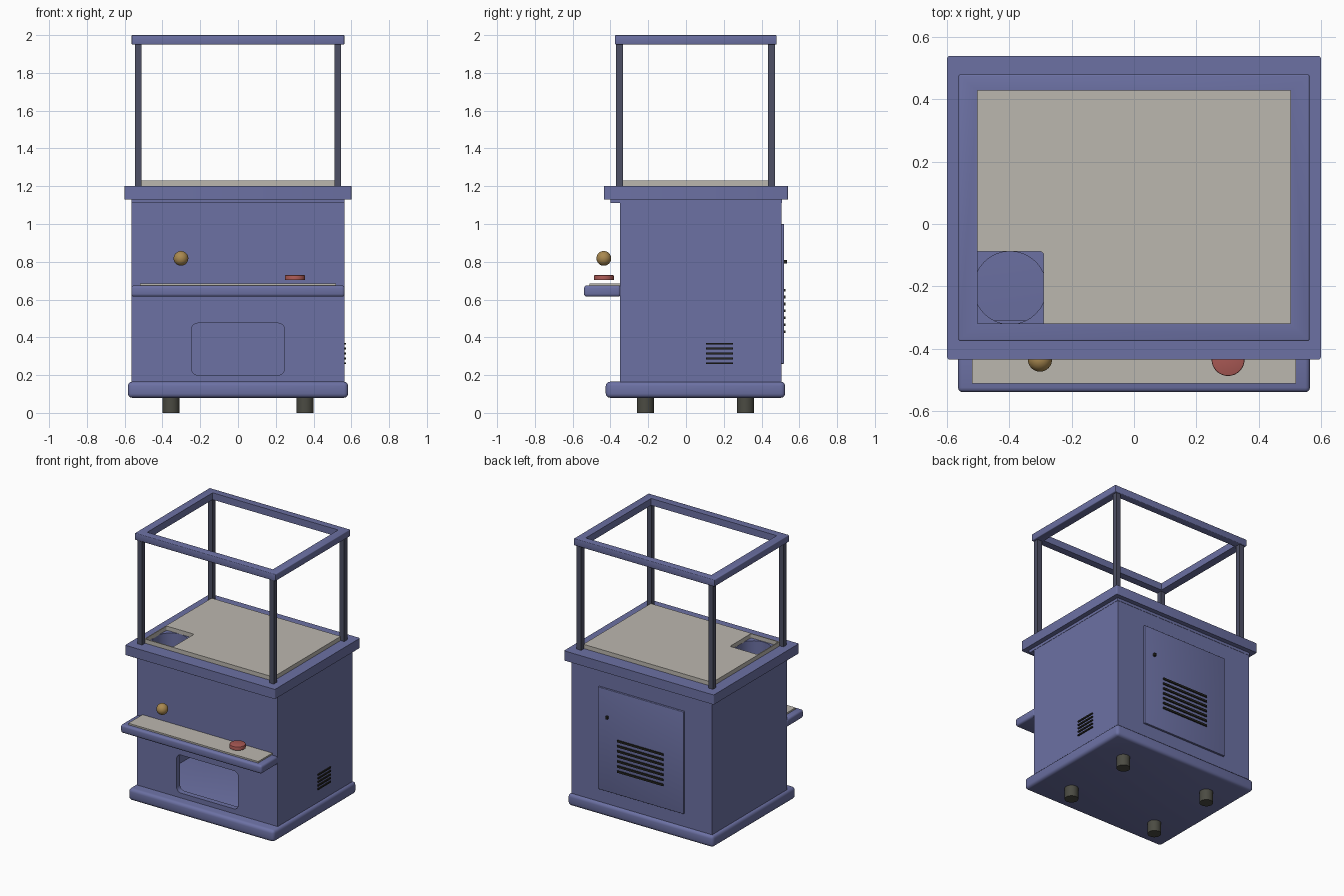
import bpy
import bmesh
from math import radians

cube = bpy.data.objects.get("Cube")
if cube:
    bpy.data.objects.remove(cube, do_unlink=True)


def material(name, rgb):
    m = bpy.data.materials.new(name)
    m.use_nodes = True
    m.diffuse_color = (*rgb, 1)
    m.node_tree.nodes["Principled BSDF"].inputs["Base Color"].default_value = (*rgb, 1)
    return m


BLUE = material("periwinkle blue", (0.15, 0.165, 0.37))
PALE = material("warm pale grey", (0.50, 0.475, 0.43))
SLATE = material("dark slate", (0.075, 0.08, 0.13))
RUBBER = material("olive rubber", (0.07, 0.07, 0.055))
BLACK = material("vent black", (0.018, 0.018, 0.014))
GOLD = material("brass", (0.40, 0.25, 0.08))
RED = material("button red", (0.40, 0.10, 0.09))


def finish(name, bm, mat):
    mesh = bpy.data.meshes.new(name)
    bm.to_mesh(mesh)
    bm.free()
    mesh.materials.append(mat)
    ob = bpy.data.objects.new(name, mesh)
    bpy.context.collection.objects.link(ob)
    return ob


def select(ob):
    bpy.ops.object.select_all(action="DESELECT")
    ob.select_set(True)
    bpy.context.view_layer.objects.active = ob


def smooth(ob):
    select(ob)
    bpy.ops.object.shade_smooth_by_angle(angle=radians(35))


def box(name, x, y, z, mat, bevel=0, along=None, segments=3):
    """Box from (min, max) ranges; bevels all edges or only those along one axis."""
    bm = bmesh.new()
    bmesh.ops.create_cube(bm, size=1)
    for v in bm.verts:
        for i, (lo, hi) in enumerate((x, y, z)):
            v.co[i] = lo if v.co[i] < 0 else hi
    if bevel:
        edges = [e for e in bm.edges if along is None
                 or abs((e.verts[0].co - e.verts[1].co)[along]) > 1e-4]
        bmesh.ops.bevel(bm, geom=edges, offset=bevel, segments=segments,
                        profile=0.5, affect="EDGES")
    ob = finish(name, bm, mat)
    if bevel:
        smooth(ob)
    return ob


def cylinder(name, x, y, z, r, mat, bevel=0):
    bm = bmesh.new()
    bmesh.ops.create_cone(bm, cap_ends=True, segments=32, radius1=r, radius2=r,
                          depth=z[1] - z[0])
    bmesh.ops.translate(bm, verts=bm.verts, vec=(x, y, sum(z) / 2))
    if bevel:
        rim = [e for e in bm.edges if all(v.co.z > z[1] - 1e-4 for v in e.verts)]
        bmesh.ops.bevel(bm, geom=rim, offset=bevel, segments=2, profile=0.5,
                        affect="EDGES")
    ob = finish(name, bm, mat)
    smooth(ob)
    return ob


def cut(ob, *cutters):
    """Subtract the cutters from the object and remove them."""
    for c in cutters:
        c.hide_render = True
        mod = ob.modifiers.new("cut", "BOOLEAN")
        mod.operation = "DIFFERENCE"
        mod.solver = "EXACT"
        mod.object = c
        select(ob)
        bpy.ops.object.modifier_apply(modifier=mod.name)
        bpy.data.objects.remove(c, do_unlink=True)


def sym(w):
    return (-w, w)


# Base and feet
box("base", sym(0.583), (-0.425, 0.525), (0.08, 0.165), BLUE, 0.022)
for sx, side in ((-1, "right"), (1, "left")):
    for y, end in ((-0.215, "front"), (0.315, "back")):
        cylinder(f"{end}_{side}_foot", sx * 0.355, y, (0, 0.09), 0.045, RUBBER)

# Hollow cabinet with a rounded prize opening
cabinet = box("cabinet", sym(0.563), (-0.35, 0.505), (0.15, 1.125), BLUE)
cut(cabinet,
    box("inner_cutter", sym(0.525), (-0.31, 0.465), (0.1, 1.09), BLUE),
    box("opening_cutter", sym(0.247), (-0.5, -0.2), (0.2, 0.475), BLUE, 0.035, 1, 5))

# Top slab and trim, pierced by the round prize chute
trim = box("top_trim", sym(0.565), (-0.40, 0.507), (1.11, 1.135), BLUE)
slab = box("top_slab", sym(0.6), (-0.435, 0.54), (1.13, 1.2), BLUE, 0.008, 2)
for part in (cabinet, trim, slab):
    cut(part, cylinder("chute_cutter", -0.398, -0.205, (1.0, 1.4), 0.117, BLUE))
    smooth(part)

# Play deck with a corner notch over the chute
deck = box("play_deck", sym(0.517), (-0.335, 0.437), (1.198, 1.23), PALE)
cut(deck, box("notch_cutter", (-0.51, -0.29), (-0.328, -0.088), (1.1, 1.3),
              PALE, 0.012, 2))

# Corner posts and top frame
for sx, side in ((-1, "right"), (1, "left")):
    for y, end in ((-0.352, "front"), (0.453, "back")):
        x = sx * 0.528
        box(f"{end}_{side}_post", (x - 0.018, x + 0.018), (y - 0.018, y + 0.018),
            (1.19, 1.96), SLATE)
frame = box("top_frame", sym(0.563), (-0.376, 0.48), (1.95, 2.0), BLUE, 0.005)
cut(frame, box("frame_cutter", sym(0.503), (-0.32, 0.428), (1.9, 2.1), BLUE))

# Control shelf, ball knob and push button
box("control_shelf", sym(0.565), (-0.54, -0.345), (0.615, 0.675), BLUE, 0.015)
box("shelf_inlay", sym(0.52), (-0.512, -0.348), (0.67, 0.686), PALE)
bm = bmesh.new()
bmesh.ops.create_uvsphere(bm, u_segments=32, v_segments=16, radius=0.039)
bmesh.ops.translate(bm, verts=bm.verts, vec=(-0.302, -0.435, 0.818))
smooth(finish("ball_knob", bm, GOLD))
cylinder("push_button", 0.302, -0.435, (0.703, 0.729), 0.053, RED, 0.004)

# Rear service door with louvres and lock
box("service_door", sym(0.343), (0.5, 0.519), (0.26, 1.0), BLUE, 0.004)
for i in range(7):
    z = 0.43 + i * 0.0367
    box(f"rear_vent_{i + 1}", sym(0.185), (0.515, 0.527), (z - 0.007, z + 0.007), BLACK)
box("door_lock", (0.257, 0.271), (0.515, 0.535), (0.79, 0.81), BLACK)

# Side vent slots
for i in range(5):
    z = 0.263 + i * 0.0258
    box(f"side_vent_{i + 1}", (0.56, 0.571), (0.105, 0.25), (z - 0.005, z + 0.005), BLACK)
